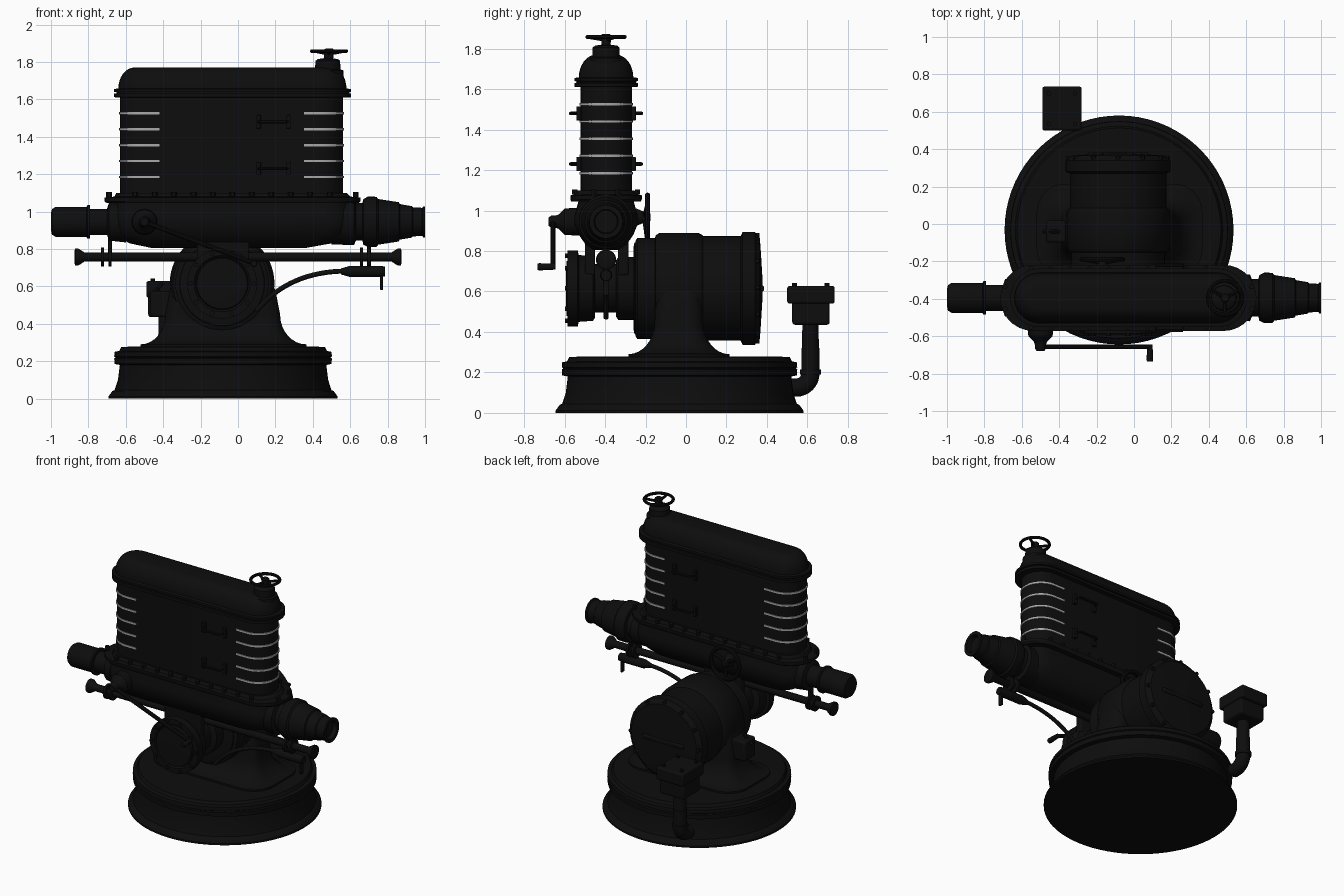
import bpy, bmesh, math
from math import sin, cos, pi, radians
from mathutils import Vector

cube = bpy.data.objects.get("Cube")
if cube:
    bpy.data.objects.remove(cube)


def material(name, value):
    m = bpy.data.materials.new(name)
    m.use_nodes = True
    m.diffuse_color = (value, value, value, 1)
    m.node_tree.nodes["Principled BSDF"].inputs["Base Color"].default_value = (value, value, value, 1)
    return m


BLACK = material("black enamel", 0.004)
SILVER = material("silver trim", 0.4)
YC = -0.395          # centre line of the upper housing
CX, CZ = -0.085, 0.615   # axis of the drum


def finish(name, bm, mat=BLACK, bevel=0):
    bmesh.ops.recalc_face_normals(bm, faces=bm.faces)
    mesh = bpy.data.meshes.new(name)
    bm.to_mesh(mesh)
    bm.free()
    ob = bpy.data.objects.new(name, mesh)
    bpy.context.collection.objects.link(ob)
    mesh.materials.append(mat)
    if bevel:
        mod = ob.modifiers.new("bevel", 'BEVEL')
        mod.width, mod.segments = bevel, 3
    bpy.ops.object.select_all(action='DESELECT')
    ob.select_set(True)
    bpy.context.view_layer.objects.active = ob
    bpy.ops.object.shade_smooth_by_angle(angle=radians(35))
    return ob


def loft(name, rings, mat=BLACK, closed=False):
    """Skin a list of equally long point rings."""
    bm = bmesh.new()
    vs = [[bm.verts.new(p) for p in r] for r in rings]
    n = len(vs[0])
    pairs = list(zip(vs, vs[1:])) + ([(vs[-1], vs[0])] if closed else [])
    for a, b in pairs:
        for i in range(n):
            j = (i + 1) % n
            bm.faces.new((a[i], a[j], b[j], b[i]))
    if not closed:
        bm.faces.new(vs[0])
        bm.faces.new(vs[-1])
    return finish(name, bm, mat)


def place(axis, c, u, v, t):
    """Point with cross coordinates u, v at distance t along an axis."""
    p = {'X': (t, u, v), 'Y': (u, t, v), 'Z': (u, v, t)}[axis]
    return Vector(c) + Vector(p)


def lathe(name, axis, c, profile, n=40, closed=False):
    """Turn (distance, radius) pairs about an axis."""
    return loft(name, [[place(axis, c, r * cos(2 * pi * i / n), r * sin(2 * pi * i / n), t)
                        for i in range(n)] for t, r in profile], closed=closed)


def stadium(x0, x1, hw, z, n=14):
    right = [(x1 - hw + hw * cos(a), hw * sin(a)) for a in [pi * (i / n - .5) for i in range(n + 1)]]
    left = [(x0 + hw - hw * cos(a), -hw * sin(a)) for a in [pi * (i / n - .5) for i in range(n + 1)]]
    return [Vector((x, YC + y, z)) for x, y in right + left]


def box(name, lo, hi, bevel=0.008):
    bm = bmesh.new()
    bmesh.ops.create_cube(bm, size=1)
    lo, hi = Vector(lo), Vector(hi)
    for v in bm.verts:
        v.co = (lo + hi) / 2 + v.co * (hi - lo)
    return finish(name, bm, bevel=bevel)


def tube(name, pts, r, n=14):
    """Round tube along a path."""
    pts = [Vector(p) for p in pts]
    rings = []
    for i, p in enumerate(pts):
        d = (pts[min(i + 1, len(pts) - 1)] - pts[max(i - 1, 0)]).normalized()
        ref = Vector((1, 0, 0)) if abs(d.x) < .5 else Vector((0, 1, 0))
        u = d.cross(ref).normalized()
        v = d.cross(u)
        rings.append([p + r * (u * cos(2 * pi * k / n) + v * sin(2 * pi * k / n)) for k in range(n)])
    return loft(name, rings)


def handwheel(name, axis, c, R, r):
    lathe(name + "_rim", axis, c, [(r * sin(2 * pi * k / 10), R - r + r * cos(2 * pi * k / 10))
                                   for k in range(10)], closed=True)
    lathe(name + "_hub", axis, c, [(-.04, .022), (.008, .026), (.014, .018)], 20)
    for k in range(3):
        a = 2 * pi * k / 3 + .5
        tube(name + "_spoke", [place(axis, c, 0, 0, -.015),
                               place(axis, c, (R - r) * cos(a), (R - r) * sin(a), 0)], r * .9, 8)


def bolt_circle(name, c, R, count, r=.013):
    for k in range(count):
        a = 2 * pi * k / count
        lathe(name, 'Y', (c[0] + R * cos(a), c[1], c[2] + R * sin(a)), [(-.012, r), (.012, r)], 6)


# Round base
lathe("base", 'Z', (-.08, -.032, 0),
      [(0, .612), (.012, .612), (.04, .592), (.045, .58), (.1, .562), (.18, .552), (.185, .58),
       (.215, .582), (.22, .574), (.225, .582), (.25, .58), (.255, .555), (.275, .545), (.278, .5)], 72)

# Flared pedestal with rounded rectangular section
def rounded(x0, x1, y0, y1, z, n=8):
    r = min(x1 - x0, y1 - y0) * .3
    corners = [(x1 - r, y1 - r, 0), (x0 + r, y1 - r, 1), (x0 + r, y0 + r, 2), (x1 - r, y0 + r, 3)]
    return [Vector((cx + r * cos((q + k / n) * pi / 2), cy + r * sin((q + k / n) * pi / 2), z))
            for cx, cy, q in corners for k in range(n + 1)]

flare = []
for k in range(9):
    f = (1 - sin(k / 8 * pi / 2))
    z = .29 + .16 * (1 - cos(k / 8 * pi / 2))
    flare.append(rounded(-.39 - .13 * f, .225 + .14 * f, -.155 - .13 * f, .085 + .13 * f, z))
loft("pedestal", [rounded(-.52, .365, -.285, .215, .26)] + flare
     + [rounded(-.365, .2, -.15, .08, .58), rounded(-.33, .16, -.15, .08, .66)])

# Main drum and rear motor cover
lathe("drum", 'Y', (CX, 0, CZ),
      [(-.26, .2), (-.255, .225), (-.235, .235), (-.155, .24), (-.15, .262), (-.13, .275), (.06, .275),
       (.08, .265), (.085, .258), (.27, .258), (.28, .28), (.34, .28), (.35, .265), (.365, .25),
       (.37, .18), (.378, .05)], 56)
bolt_circle("rear_bolt", (CX, .352, CZ), .262, 12)
box("rear_bar", (CX - .16, .36, CZ - .015), (CX + .16, .385, CZ + .015))
lathe("drum_neck", 'Y', (CX, 0, CZ), [(-.5, .12), (-.25, .12)], 36)
lathe("inner_flange", 'Y', (CX, 0, CZ), [(-.345, .14), (-.335, .155), (-.25, .155)], 48)
lathe("front_flange", 'Y', (CX, 0, CZ),
      [(-.592, .1), (-.59, .135), (-.575, .14), (-.585, .15), (-.585, .187), (-.535, .187), (-.53, .165),
       (-.46, .16), (-.45, .145)], 48)
bolt_circle("front_bolt", (CX, -.587, CZ), .169, 10)
lathe("front_skirt", 'Y', (CX, 0, CZ), [(-.25, .235), (-.24, .25), (-.15, .25)], 48)

# Cradle plates joining drum and manifold
for y in (-.475, -.31):
    box("cradle", (-.22, y - .025, .68), (.06, y + .025, .87))

# Manifold body and its flanges
loft("manifold", [stadium(*s) for s in
     [(-.46, .36, .06, .805), (-.58, .5, .1, .83), (-.66, .6, .135, .88), (-.68, .62, .155, .93),
      (-.68, .62, .155, .98), (-.65, .6, .135, 1.05), (-.65, .6, .135, 1.06)]])
loft("manifold_flange", [stadium(*s) for s in
     [(-.7, .645, .172, 1.045), (-.715, .655, .177, 1.055), (-.715, .655, .177, 1.075),
      (-.66, .6, .15, 1.08), (-.65, .58, .14, 1.1)]])
for k in range(11):
    for s in (-1, 1):
        lathe("flange_bolt", 'Z', (-.55 + k * .104, YC + s * .155, 1.08), [(0, .015), (.025, .015)], 6)
for x in (-.69, .63):
    for s in (-.5, .5):
        lathe("flange_bolt", 'Z', (x, YC + s * .12, 1.07), [(0, .015), (.035, .015)], 6)

# Tall housing, rim and domed cap
loft("housing", [stadium(-.63, .562, .127, z) for z in (1.08, 1.64)])
loft("housing_rim", [stadium(*s) for s in
     [(-.65, .595, .147, 1.61), (-.662, .605, .157, 1.612), (-.662, .605, .157, 1.63), (-.65, .595, .147, 1.632),
      (-.65, .595, .147, 1.638), (-.662, .605, .157, 1.64), (-.662, .605, .157, 1.655), (-.645, .58, .14, 1.658)]])
loft("cap", [stadium(-.555 - .085 * cos(a), .5 + .08 * cos(a), .05 + .085 * cos(a), 1.655 + .115 * sin(a))
             for a in [k / 8 * pi / 2 for k in range(9)]])

# Silver bands wrapping both ends
for k in range(5):
    z = 1.185 + k * .085
    for end, inner, s in ((-.636, -.42, -1), (.568, .352, 1)):
        hw = .132
        arc = [(end - s * hw + s * hw * cos(a), hw * sin(a)) for a in [pi * (i / 16 - .5) for i in range(17)]]
        pts = [(inner, -hw)] + arc + [(inner, hw)]
        loft("end_band", [[Vector((x, YC + y, z + d)) for x, y in pts] for d in (-.006, .006)], SILVER)

# Door handles on both faces
for z in (1.23, 1.48):
    for s in (-1, 1):
        y = YC + s * .135
        for x in (.11, .27):
            box("handle_plate", (x - .012, y - .012, z - .035), (x + .012, y + .012, z + .035), .003)
        tube("handle", [(.11, y, z), (.12, y + s * .04, z), (.26, y + s * .04, z), (.27, y, z)], .009, 8)

# Top valve with handwheel
lathe("valve_post", 'Z', (.48, YC, 0), [(1.7, .085), (1.755, .083), (1.76, .068), (1.805, .066), (1.815, .055),
                                       (1.82, .02), (1.86, .018)], 28)
handwheel("top_wheel", 'Z', (.487, YC, 1.858), .102, .01)

# Lamp cylinder and lens nozzle
AXIS = (0, YC, .945)
lathe("lamp_cylinder", 'X', AXIS, [(-1, .045), (-.995, .068), (-.975, .08), (-.81, .08), (-.805, .09),
                                   (-.792, .09), (-.79, .07), (-.7, .07), (-.69, .1), (-.6, .11)])
lathe("lens_nozzle", 'X', AXIS, [(.5, .12), (.62, .125), (.63, .1), (.665, .1), (.67, .122), (.695, .135), (.74, .134),
                                 (.75, .122), (.86, .105), (.865, .095), (.93, .084), (.935, .078),
                                 (.985, .075), (.99, .083), (1, .083), (1, .06), (.97, .055)])

# Lower guide rod with knobs and hangers
lathe("guide_rod", 'X', (0, YC, .757), [(-.875, .03), (-.87, .046), (-.855, .046), (-.82, .024), (.82, .024),
                                       (.855, .046), (.87, .046), (.875, .03)], 24)
for x in (-.725, -.685, .66, .7):
    lathe("rod_collar", 'X', (x, YC, .757), [(-.008, .05), (.008, .05)], 24)
for x in (-.685, .7):
    box("rod_hanger", (x - .01, YC - .018, .757), (x + .01, YC + .018, .9), .003)

# Front crank
lathe("crank_hub", 'Y', (-.5, 0, .945), [(-.68, .02), (-.665, .03), (-.645, .03), (-.63, .035), (-.6, .065),
                                        (-.52, .07)], 24)
tube("crank_arm", [(-.515, -.657, .95), (.09, -.657, .722)], .013, 10)
lathe("crank_grip", 'Y', (.085, 0, .722), [(-.735, .015), (-.725, .018), (-.645, .014)], 16)

# Rear handwheel
handwheel("rear_wheel", 'Y', (-.17, -.19, .967), .122, .014)
lathe("rear_wheel_shaft", 'Y', (-.17, 0, .967), [(-.3, .05), (-.25, .045), (-.19, .02)], 20)

# Cable with grip and lever
p0, p1, p2 = Vector((.0, YC, .48)), Vector((.27, YC, .68)), Vector((.58, YC, .682))
p0 = Vector((.1, YC, .47))
tube("cable", [p0 * (1 - t) ** 2 + p1 * 2 * t * (1 - t) + p2 * t * t for t in [k / 16 for k in range(17)]], .013)
lathe("cable_grip", 'X', (0, YC, .68), [(.55, .016), (.6, .03), (.76, .03), (.785, .026)], 20)
box("cable_lever", (.76, YC - .015, .58), (.775, YC + .015, .7), .004)
box("cable_bracket", (.69, YC - .015, .68), (.71, YC + .015, .76), .004)

# Side switch box
box("switch_box", (-.47, -.1, .435), (-.36, .02, .575), .015)
tube("switch_lever", [(-.4, -.04, .62), (-.44, -.04, .575), (-.485, -.04, .545)], .01, 8)

# Rear junction box on an elbow pipe
PX = -.385
elbow = [(PX, .52, .125)] + [(PX, .545 + .07 * sin(a), .195 - .07 * cos(a)) for a in
                             [k / 8 * pi / 2 for k in range(9)]] + [(PX, .615, .32)]
tube("elbow_pipe", elbow, .045, 20)
lathe("pipe_collar", 'Z', (PX, .615, 0), [(.19, .052), (.215, .052)], 24)
lathe("pipe_neck", 'Z', (PX, .615, 0), [(.3, .042), (.44, .04)], 24)
box("junction_box", (PX - .095, .525, .435), (PX + .095, .71, .56), .015)
box("junction_lid", (PX - .105, .5, .54), (PX + .105, .735, .628), .012)
for sx in (-1, 1):
    for sy in (-1, 1):
        lathe("lid_screw", 'Z', (PX + sx * .07, .617 + sy * .08, .62), [(0, .012), (.022, .012)], 8)
